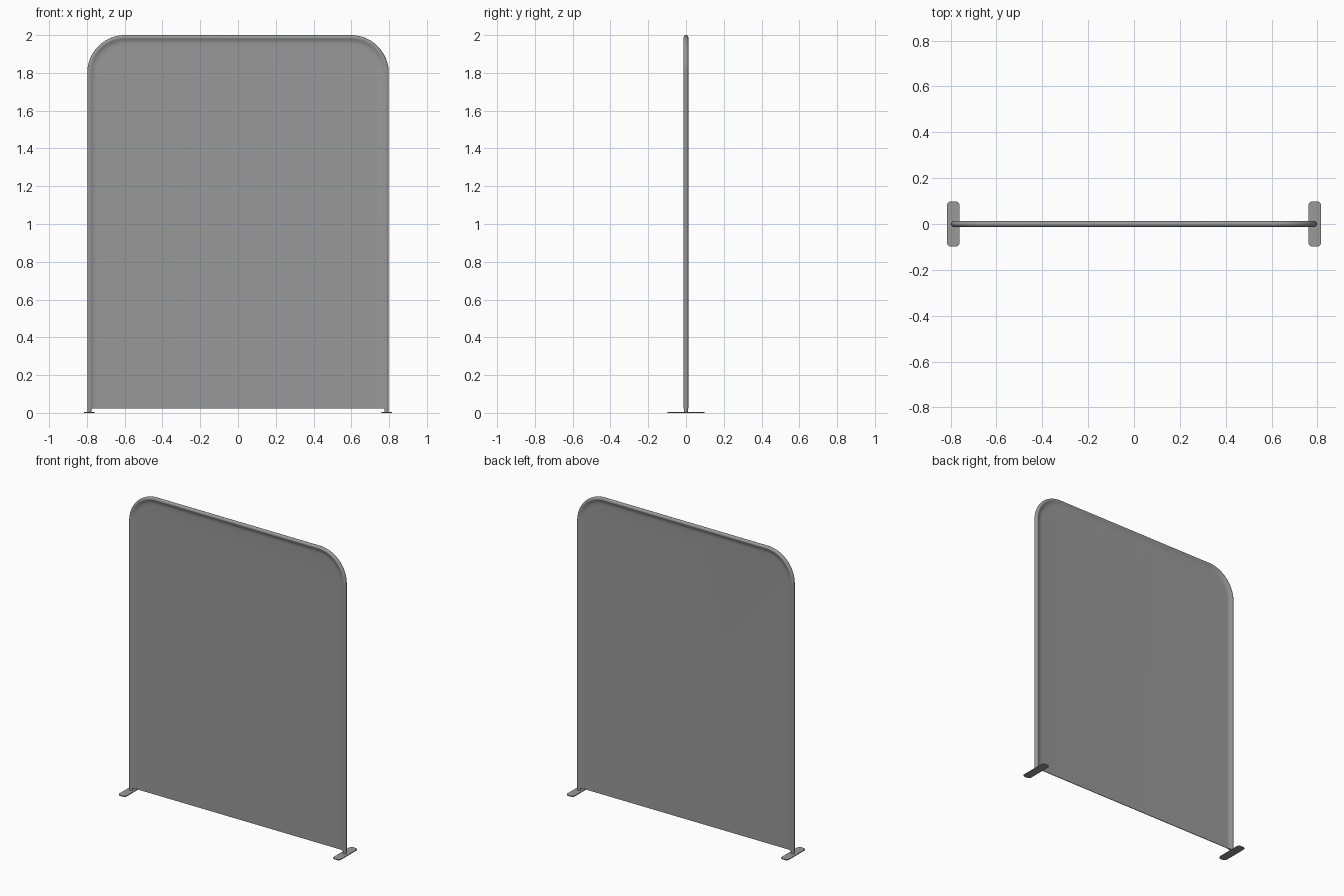
import bpy, bmesh
from math import sin, cos, pi, radians

if "Cube" in bpy.data.objects:
    bpy.data.objects.remove(bpy.data.objects["Cube"])

HALF_W, TOP, CORNER = 0.798, 2.0, 0.2
TUBE_R, SLEEVE_R = 0.0105, 0.0125

dark = bpy.data.materials.new("dark_grey")
dark.diffuse_color = (0.32, 0.32, 0.32, 1)
dark.use_nodes = True
dark.node_tree.nodes["Principled BSDF"].inputs["Base Color"].default_value = dark.diffuse_color


def arch(d, bottom):
    """Points (x, z) of an upside-down U, offset inwards by d."""
    cx, cz, r, n = HALF_W - CORNER, TOP - CORNER, CORNER - d, 20
    pts = [(-HALF_W + d, bottom)]
    for side, start in ((-1, pi), (1, pi / 2)):
        for i in range(n + 1):
            a = start - pi / 2 * i / n
            pts.append((side * cx + r * cos(a), cz + r * sin(a)))
    pts.append((HALF_W - d, bottom))
    return pts


def finish(bm, name):
    bmesh.ops.recalc_face_normals(bm, faces=bm.faces)
    me = bpy.data.meshes.new(name)
    bm.to_mesh(me)
    bm.free()
    me.materials.append(dark)
    ob = bpy.data.objects.new(name, me)
    bpy.context.collection.objects.link(ob)
    bpy.ops.object.select_all(action='DESELECT')
    bpy.context.view_layer.objects.active = ob
    ob.select_set(True)
    bpy.ops.object.shade_smooth_by_angle(angle=radians(40))


def sweep(profile, bottom):
    """Sweep (inward offset, y) points along the arch."""
    bm = bmesh.new()
    rows = [[bm.verts.new((x, y, z)) for x, z in arch(d, bottom)] for d, y in profile]
    return bm, rows


def bridge(bm, a, b):
    for i in range(len(a) - 1):
        bm.faces.new((a[i], a[i + 1], b[i + 1], b[i]))


# Fabric cover: wraps around the tube, then dips to a thin flat panel
half = [(SLEEVE_R * (1 - cos(a)), SLEEVE_R * sin(a))
        for a in (i * pi / 12 for i in range(1, 8))]
half += [(0.021, 0.0098), (0.027, 0.0068), (0.034, 0.0043), (0.043, 0.0026), (0.055, 0.0020)]
profile = [(d, -y) for d, y in reversed(half)] + [(0, 0)] + half
bm, rows = sweep(profile, 0.022)
for a, b in zip(rows, rows[1:]):
    bridge(bm, a, b)
bm.faces.new(rows[0])
bm.faces.new(rows[-1])
bm.faces.new([r[0] for r in rows] + [r[-1] for r in reversed(rows)])
finish(bm, "fabric_cover")

# Bent tube frame inside the cover, with its legs reaching the feet
ring = [(SLEEVE_R + TUBE_R * cos(a), TUBE_R * sin(a))
        for a in (i * pi / 8 for i in range(16))]
bm, rows = sweep(ring, 0.003)
for i in range(16):
    bridge(bm, rows[i], rows[(i + 1) % 16])
for end in (0, -1):
    bm.faces.new([r[end] for r in rows])
finish(bm, "tube_frame")

# Flat foot plates with rounded corners
for side, name in ((-1, "left_foot"), (1, "right_foot")):
    bm = bmesh.new()
    hx, hy, r = 0.0275, 0.099, 0.018
    outline = []
    for k, (sx, sy) in enumerate(((1, 1), (-1, 1), (-1, -1), (1, -1))):
        for i in range(7):
            a = pi / 2 * (k + i / 6)
            outline.append((side * (HALF_W - SLEEVE_R + 0.003) + sx * (hx - r) + r * cos(a),
                            sy * (hy - r) + r * sin(a), 0))
    face = bm.faces.new([bm.verts.new(p) for p in outline])
    top = bmesh.ops.extrude_face_region(bm, geom=[face], use_keep_orig=True)["geom"]
    bmesh.ops.translate(bm, vec=(0, 0, 0.005),
                        verts=[g for g in top if isinstance(g, bmesh.types.BMVert)])
    finish(bm, name)
